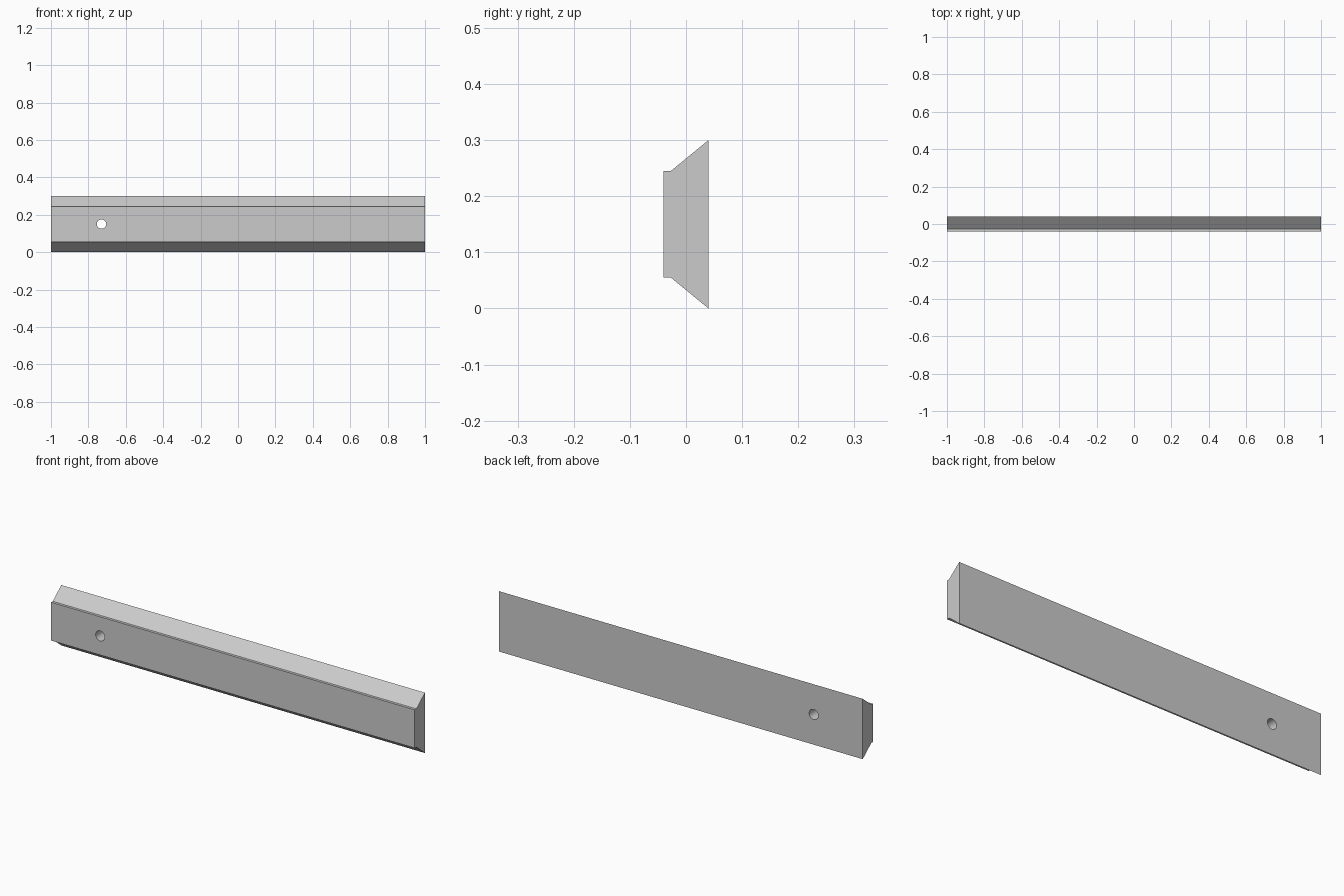
import bpy
import bmesh
import math

cube = bpy.data.objects.get("Cube")
if cube:
    bpy.data.objects.remove(cube, do_unlink=True)

# Single grey finish
grey = bpy.data.materials.new("light grey")
grey.use_nodes = True
colour = (0.6, 0.6, 0.6, 1)
grey.diffuse_color = colour
grey.node_tree.nodes["Principled BSDF"].inputs["Base Color"].default_value = colour

# Half profile (y, height from centre line), mirrored to form the full section
MID = 0.15
half = [(-0.04, 0.095), (-0.027, 0.095), (0.04, 0.15)]
profile = [(y, MID + h) for y, h in half] + [(y, MID - h) for y, h in reversed(half)]

# Bar: section extruded along x
bm = bmesh.new()
section = bm.faces.new([bm.verts.new((-1, y, z)) for y, z in profile])
end = bmesh.ops.extrude_face_region(bm, geom=[section])["geom"]
bmesh.ops.translate(bm, vec=(2, 0, 0),
                    verts=[v for v in end if isinstance(v, bmesh.types.BMVert)])
bmesh.ops.recalc_face_normals(bm, faces=bm.faces)
mesh = bpy.data.meshes.new("bevelled_bar")
bm.to_mesh(mesh)
bm.free()
mesh.materials.append(grey)
bar = bpy.data.objects.new("bevelled_bar", mesh)
bpy.context.collection.objects.link(bar)

# Round through hole near the right end
bpy.ops.mesh.primitive_cylinder_add(vertices=32, radius=0.025, depth=0.3,
                                    location=(-0.73, 0, MID),
                                    rotation=(math.pi / 2, 0, 0))
cutter = bpy.context.object
cutter.name = "hole_cutter"
cutter.hide_render = True
cutter.data.materials.append(grey)

cut = bar.modifiers.new("hole", 'BOOLEAN')
cut.operation = 'DIFFERENCE'
cut.solver = 'EXACT'
cut.object = cutter

bpy.ops.object.select_all(action='DESELECT')
bar.select_set(True)
bpy.context.view_layer.objects.active = bar
bpy.ops.object.modifier_apply(modifier=cut.name)
bpy.data.objects.remove(cutter, do_unlink=True)
bpy.ops.object.shade_smooth_by_angle(angle=math.radians(30))
